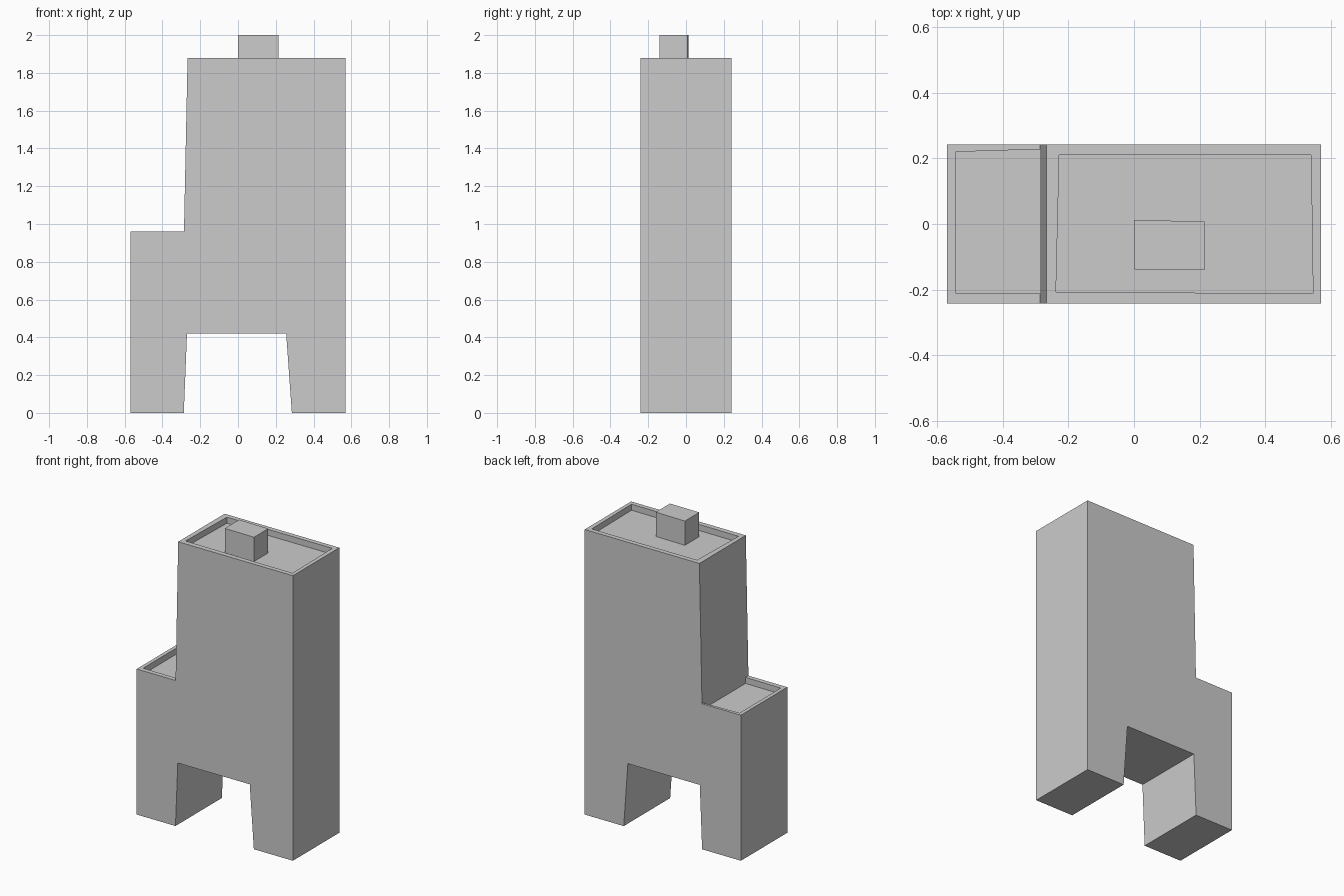
import bpy
import bmesh

if "Cube" in bpy.data.objects:
    bpy.data.objects.remove(bpy.data.objects["Cube"])

HALF_DEPTH = 0.242
SINK = 0.04  # depth of the roofs below the parapet


def finish(bm, name):
    bmesh.ops.remove_doubles(bm, verts=bm.verts, dist=1e-5)
    bmesh.ops.recalc_face_normals(bm, faces=bm.faces)
    mesh = bpy.data.meshes.new(name)
    bm.to_mesh(mesh)
    bm.free()
    obj = bpy.data.objects.new(name, mesh)
    bpy.context.collection.objects.link(obj)
    return obj


def add_face(bm, points):
    return bm.faces.new([bm.verts.new(p) for p in points])


def sunken_roof(bm, x0, x1, z, inner, open_side=None):
    """Flat parapet rim, short inner walls and a lowered floor."""
    outer = [(x0, -HALF_DEPTH), (x1, -HALF_DEPTH), (x1, HALF_DEPTH), (x0, HALF_DEPTH)]
    for i in range(4):
        j = (i + 1) % 4
        if i != open_side:
            add_face(bm, [(*outer[i], z), (*outer[j], z), (*inner[j], z), (*inner[i], z)])
        add_face(bm, [(*inner[i], z), (*inner[j], z),
                      (*inner[j], z - SINK), (*inner[i], z - SINK)])
    add_face(bm, [(*p, z - SINK) for p in inner])


# Tower body: stepped outline with a tapered passage between two legs
outline = [(-0.57, 0), (-0.287, 0), (-0.27, 0.42), (0.255, 0.42), (0.285, 0),
           (0.57, 0), (0.57, 1.88), (-0.267, 1.88), (-0.286, 0.96), (-0.57, 0.96)]
roof_edges = (6, 8)

bm = bmesh.new()
for y in (-HALF_DEPTH, HALF_DEPTH):
    add_face(bm, [(x, y, z) for x, z in outline])
for i, (x, z) in enumerate(outline):
    if i not in roof_edges:
        u, w = outline[(i + 1) % len(outline)]
        add_face(bm, [(x, -HALF_DEPTH, z), (u, -HALF_DEPTH, w),
                      (u, HALF_DEPTH, w), (x, HALF_DEPTH, z)])

# Main roof, and the lower roof that runs up to the tower wall
sunken_roof(bm, -0.267, 0.57, 1.88,
            [(-0.238, -0.207), (0.546, -0.212), (0.54, 0.211), (-0.228, 0.21)])
sunken_roof(bm, -0.57, -0.286, 0.96,
            [(-0.545, -0.21), (-0.286, -0.212), (-0.286, 0.228), (-0.545, 0.22)],
            open_side=1)
finish(bm, "tower_body")

# Rooftop box standing on the sunken main roof
base = [(0.0, -0.138), (0.215, -0.14), (0.215, 0.008), (0.0, 0.012)]
bm = bmesh.new()
face = add_face(bm, [(x, y, 1.88 - SINK) for x, y in base])
top = bmesh.ops.extrude_face_region(bm, geom=[face], use_keep_orig=True)
verts = [v for v in top["geom"] if isinstance(v, bmesh.types.BMVert)]
bmesh.ops.translate(bm, verts=verts, vec=(0, 0, 2.0 - 1.88 + SINK))
finish(bm, "rooftop_box")
